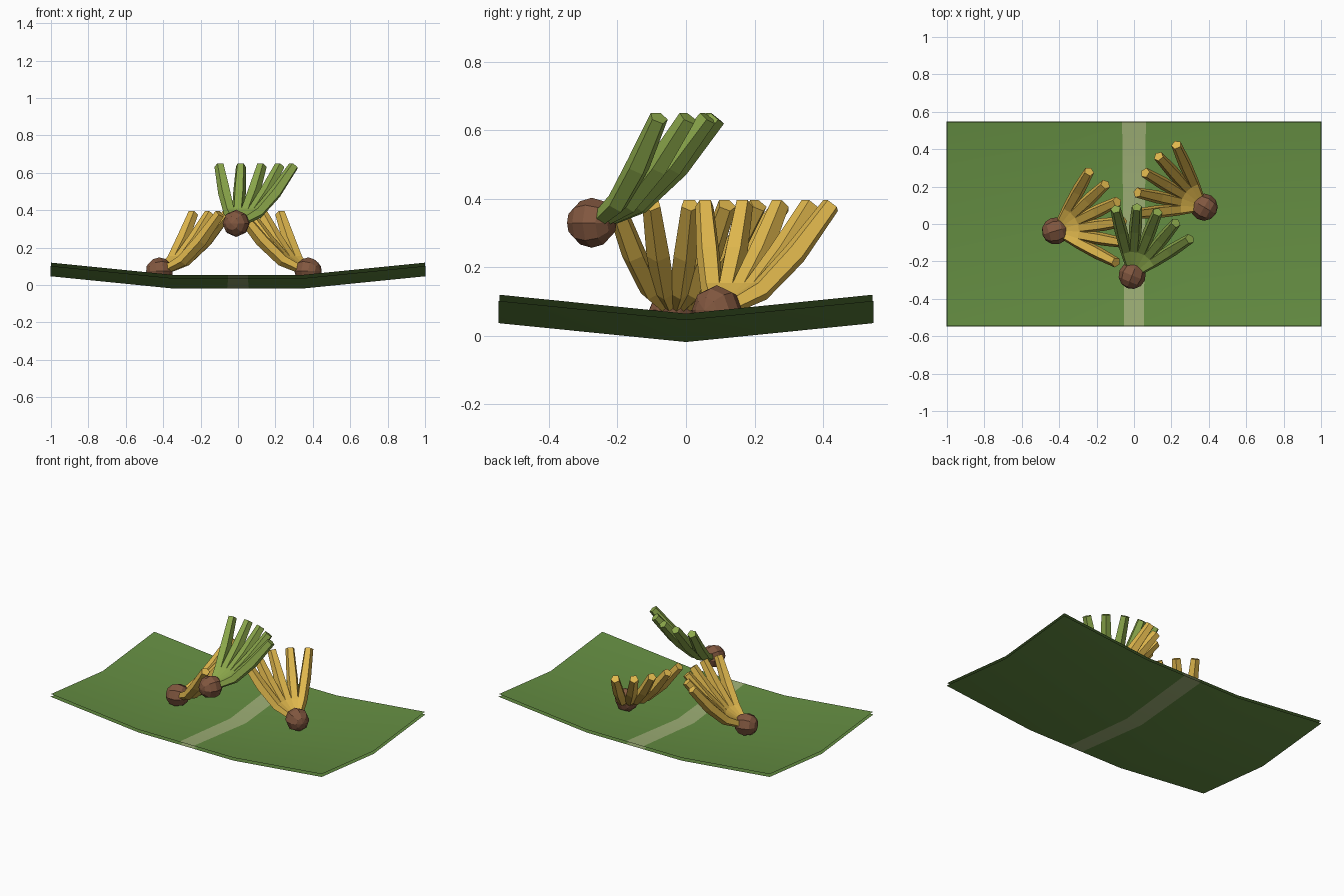
import bpy, bmesh, math
from mathutils import Vector, Matrix

cube = bpy.data.objects.get("Cube")
if cube:
    bpy.data.objects.remove(cube, do_unlink=True)


def material(name, rgb):
    m = bpy.data.materials.new(name)
    m.use_nodes = True
    m.diffuse_color = (*rgb, 1)
    m.node_tree.nodes["Principled BSDF"].inputs["Base Color"].default_value = (*rgb, 1)
    return m


YELLOW = material("ripe yellow", (0.75, 0.48, 0.075))
GREEN = material("unripe green", (0.26, 0.39, 0.07))
LEAF = material("leaf green", (0.13, 0.27, 0.055))
RIB = material("pale rib green", (0.34, 0.43, 0.18))
BROWN = material("stem brown", (0.22, 0.095, 0.05))


def add_object(name, bm, mats):
    bmesh.ops.recalc_face_normals(bm, faces=bm.faces)
    mesh = bpy.data.meshes.new(name)
    bm.to_mesh(mesh)
    bm.free()
    for m in mats:
        mesh.materials.append(m)
    ob = bpy.data.objects.new(name, mesh)
    bpy.context.collection.objects.link(ob)
    return ob


# Leaf: shallow dished sheet, doubled by an open-edged solidify
def make_leaf():
    bm = bmesh.new()
    rows = []
    for y in (-0.545, 0, 0.545):
        rib = 0.058 + 0.01 * y
        row = []
        for x in (-1, -0.35, -rib, rib, 0.35, 1):
            z = 0.055 * abs(y) / 0.545 + 0.065 * max(0, abs(x) - 0.35) / 0.65
            row.append(bm.verts.new((x, y, z)))
        rows.append(row)
    for a, b in zip(rows, rows[1:]):
        for i in range(5):
            f = bm.faces.new((a[i], a[i + 1], b[i + 1], b[i]))
            f.material_index = 1 if i == 2 else 0
            f.smooth = True
    ob = add_object("leaf", bm, [LEAF, RIB])
    mod = ob.modifiers.new("thickness", "SOLIDIFY")
    mod.thickness = 0.018
    mod.offset = 1
    mod.use_rim = False


# Fruit: five-sided tapered tube swept along an upward curve (reach, height, radius)
CURVE = [(0.02, 0.0, 0.022), (0.14, 0.058, 0.033), (0.25, 0.165, 0.036), (0.365, 0.307, 0.028)]


def add_fruit(bm, origin, angle):
    out = Vector((math.cos(angle), math.sin(angle), 0))
    side = Vector((-out.y, out.x, 0))
    up = Vector((0, 0, 1))
    centres = [out * r + up * z for r, z, _ in CURVE]
    rings = []
    for i, c in enumerate(centres):
        tangent = (centres[min(i + 1, 3)] - centres[max(i - 1, 0)]).normalized()
        outer = side.cross(tangent)
        if outer.z > 0:
            outer.negate()
        ring = []
        for k in range(5):
            t = math.tau * k / 5
            offset = outer * math.cos(t) + side * math.sin(t)
            ring.append(bm.verts.new(origin + c + offset * CURVE[i][2]))
        rings.append(ring)
    for a, b in zip(rings, rings[1:]):
        for k in range(5):
            n = (k + 1) % 5
            bm.faces.new((a[k], a[n], b[n], b[k]))
    bm.faces.new(rings[0][::-1])
    bm.faces.new(rings[-1])


# Bunch: a fan of fruit growing from a faceted stem knob
def make_bunch(name, origin, first, step, count, mat):
    origin = Vector(origin)
    bm = bmesh.new()
    for i in range(count):
        add_fruit(bm, origin, math.radians(first + step * i))
    add_object(name + "_fruit", bm, [mat])

    middle = math.radians(first + step * (count - 1) / 2)
    bm = bmesh.new()
    turn = Matrix.Rotation(middle, 4, "Z") @ Matrix.Rotation(math.pi / 2, 4, "Y")
    bmesh.ops.create_uvsphere(bm, u_segments=8, v_segments=6, radius=0.073,
                              matrix=Matrix.Translation(origin) @ turn)
    add_object(name + "_stem", bm, [BROWN])


make_leaf()
make_bunch("right_bunch", (-0.42, -0.037, 0.075), -27.5, 17.6, 6, YELLOW)
make_bunch("left_bunch", (0.375, 0.09, 0.075), 114, 17.9, 5, YELLOW)
make_bunch("green_bunch", (-0.01, -0.275, 0.33), 32.4, 17.9, 5, GREEN)
